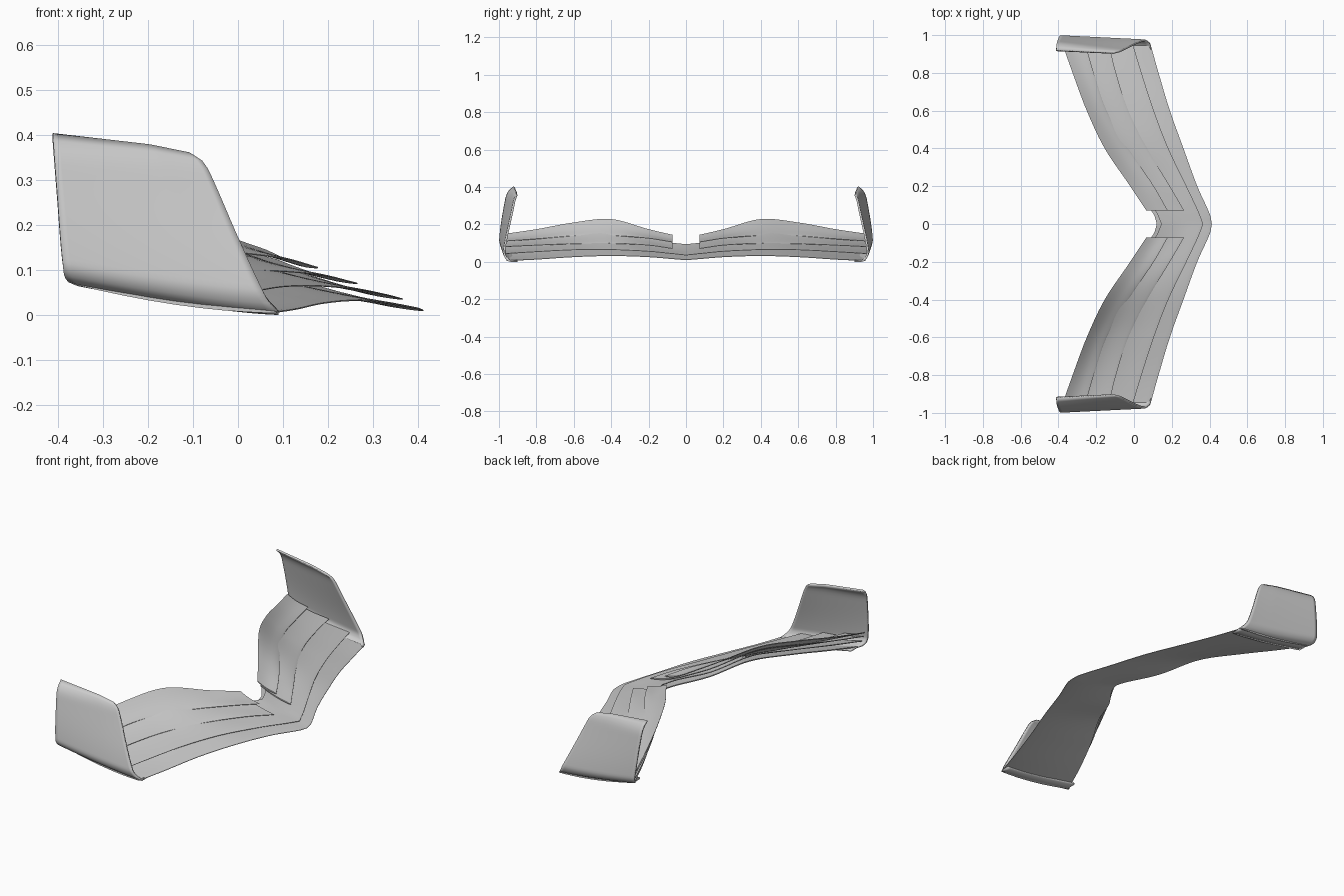
import bpy, bmesh, math

if "Cube" in bpy.data.objects:
    bpy.data.objects.remove(bpy.data.objects["Cube"])


def curve(keys, vals, t):
    """Smooth cubic interpolation of vals over keys."""
    n = len(keys)

    def slope(i):
        a, b = max(i - 1, 0), min(i + 1, n - 1)
        return (vals[b] - vals[a]) / (keys[b] - keys[a])
    i = 0
    while i < n - 2 and t > keys[i + 1]:
        i += 1
    h = keys[i + 1] - keys[i]
    u = (t - keys[i]) / h
    return ((2*u**3 - 3*u**2 + 1) * vals[i] + (u**3 - 2*u**2 + u) * h * slope(i)
            + (3*u**2 - 2*u**3) * vals[i + 1] + (u**3 - u**2) * h * slope(i + 1))


def loft(name, rows, closed, thickness=0.0):
    """Skin rows of points, then mirror across the centre line."""
    bm = bmesh.new()
    grid = [[bm.verts.new(p) for p in r] for r in rows]
    n = len(grid[0])
    for a, b in zip(grid, grid[1:]):
        for j in range(n if closed else n - 1):
            k = (j + 1) % n
            bm.faces.new((a[j], a[k], b[k], b[j]))
    if closed:
        if rows[0][0][1] > 0.001:
            bm.faces.new(grid[0])
        bm.faces.new(grid[-1])
    bmesh.ops.recalc_face_normals(bm, faces=bm.faces)
    me = bpy.data.meshes.new(name)
    bm.to_mesh(me)
    bm.free()
    ob = bpy.data.objects.new(name, me)
    bpy.context.collection.objects.link(ob)
    if thickness:
        s = ob.modifiers.new("Solidify", 'SOLIDIFY')
        s.thickness, s.offset = thickness, 0
    m = ob.modifiers.new("Mirror", 'MIRROR')
    m.use_axis = (False, True, False)
    m.use_clip = True
    bpy.context.view_layer.objects.active = ob
    ob.select_set(True)
    bpy.ops.object.shade_smooth_by_angle(angle=math.radians(40))
    ob.select_set(False)


def wing(name, ys, stations, camber, thick=0.008, spans=44, chord=12):
    """Thin cambered blade; stations hold (front x, front z, rear x, rear z)."""
    cols = list(zip(*stations))
    rows = []
    for i in range(spans + 1):
        y = ys[0] + (ys[-1] - ys[0]) * i / spans
        fx, fz, rx, rz = (curve(ys, c, y) for c in cols)
        top, low = [], []
        for j in range(chord + 1):
            s = (1 - math.cos(math.pi * j / chord)) / 2
            x = fx + (rx - fx) * s
            z = fz + (rz - fz) * s - camber * (fx - rx) * math.sin(math.pi * s)
            h = thick * (0.25 + 0.75 * min(1, 4 * s) ** 0.5 * (1 - 0.6 * s)) / 2
            top.append((x, y, z + h))
            low.append((x, y, z - h))
        rows.append(top + low[::-1])
    loft(name, rows, True)


# Main plane, running through the centre
wing("main_plane", (0, .05, .2, .4, .6, .8, .96), (
    (.412, .010, .12, .080), (.402, .014, .105, .080), (.335, .026, .0, .10),
    (.262, .032, -.10, .135), (.19, .026, -.215, .125), (.13, .013, -.305, .095),
    (.085, .006, -.365, .07)), .025, .010)

# Lower flap, also crossing the centre
wing("lower_flap", (0, .075, .2, .4, .6, .8, .965), (
    (.367, .035, .145, .092), (.337, .043, .11, .10), (.278, .055, -.005, .125),
    (.182, .064, -.12, .17), (.105, .063, -.23, .155), (.04, .053, -.315, .125),
    (-.01, .043, -.375, .10)), .03)

# Two upper flaps, split at the centre
span = (.072, .2, .4, .6, .8, .97)
wing("middle_flap", span, (
    (.265, .070, .085, .122), (.19, .088, -.012, .147), (.07, .098, -.138, .20),
    (-.03, .096, -.24, .183), (-.095, .088, -.32, .15), (-.137, .080, -.38, .125)), .04)
wing("upper_flap", span, (
    (.178, .105, .065, .142), (.105, .125, -.02, .172), (-.03, .140, -.155, .226),
    (-.145, .138, -.25, .208), (-.213, .122, -.325, .172), (-.262, .110, -.385, .147)), .06)

# Endplates: leaning, curled inward at the top and filleted into the main plane
t_keys = (0, .05, .15, .8, .93, 1)
y_rear = (.945, .98, .994, .962, .945, .918)
y_front = (.945, .963, .972, .925, .915, .905)
steps = 28
plate = []
for j in range(-1, steps + 1):
    t = max(j, 0) / steps
    t = t ** 1.4 if t < 1 else 1
    xr = curve((0, .03, .1, .6, 1), (-.355, -.378, -.388, -.402, -.412), t)
    xf = curve((0, .1, .47, .87, .95, 1), (.09, .062, 0, -.062, -.08, -.108), t)
    row = []
    for i in range(25):
        u = i / 24
        low = .064 * (1 - u) ** 1.4 + .005
        high = .40 - .034 * u - .008 * max(0, u - .7) / .3
        y = (1 - u) * curve(t_keys, y_rear, t) + u * curve(t_keys, y_front, t)
        if j < 0:
            y = .90
        row.append((xr + (xf - xr) * u, y, low + (high - low) * t))
    plate.append(row)
loft("endplate", plate, False, .010)
